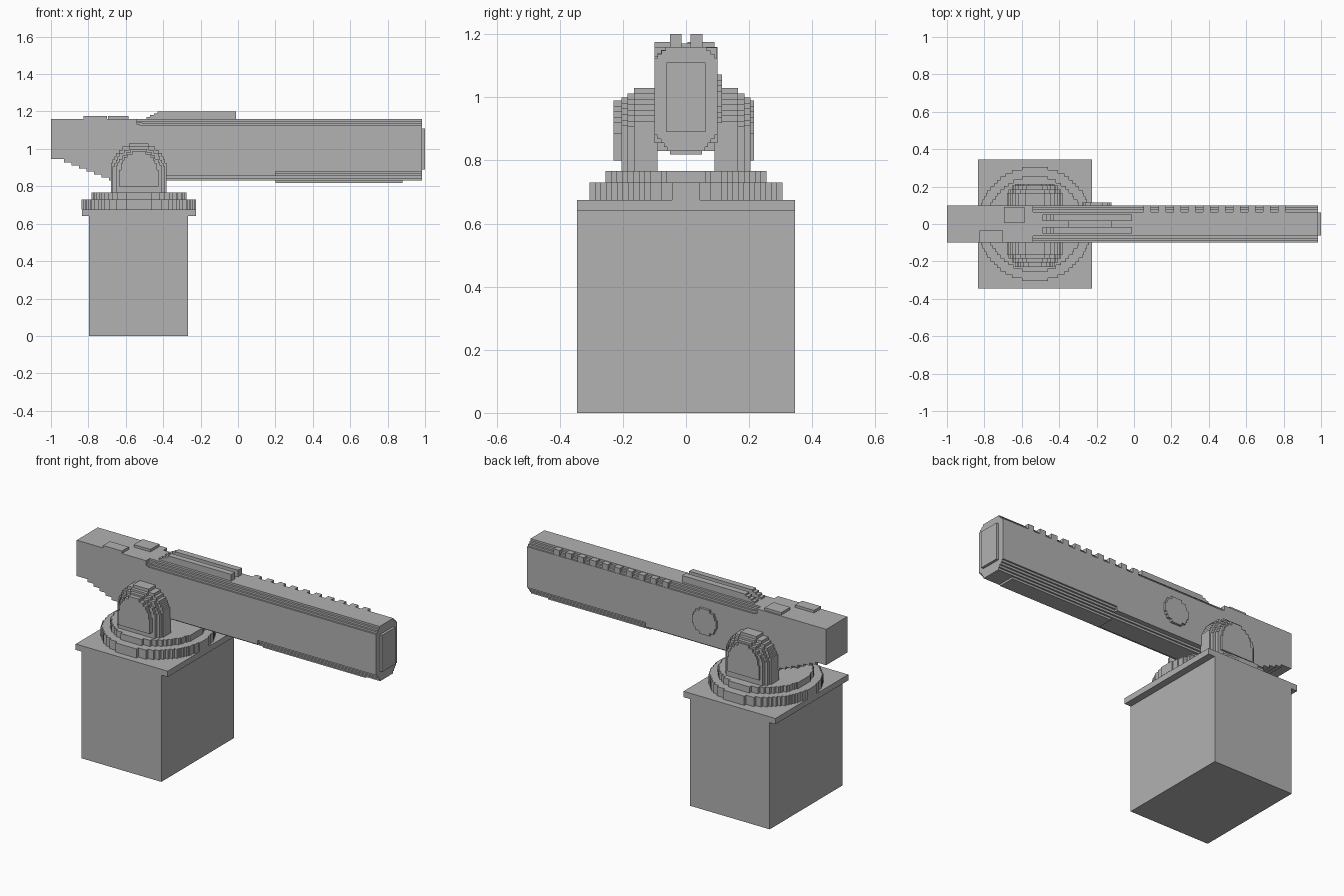
import bpy, bmesh, math

if "Cube" in bpy.data.objects:
    bpy.data.objects.remove(bpy.data.objects["Cube"])

STEP = 0.0175   # size of one stair step
CX = -0.53      # turntable centre

grey = bpy.data.materials.new("plain grey")
grey.use_nodes = True
grey.diffuse_color = (0.445, 0.445, 0.445, 1)
grey.node_tree.nodes["Principled BSDF"].inputs["Base Color"].default_value = grey.diffuse_color


def prism(name, outline, axis, a, b):
    """Extrude a 2D outline from a to b along the given axis."""
    place = {"x": lambda u, v, t: (t, u, v),
             "y": lambda u, v, t: (u, t, v),
             "z": lambda u, v, t: (u, v, t)}[axis]
    bm = bmesh.new()
    rings = [[bm.verts.new(place(u, v, t)) for u, v in outline] for t in (a, b)]
    for ring in rings:
        bm.faces.new(ring)
    n = len(outline)
    for i in range(n):
        j = (i + 1) % n
        bm.faces.new((rings[0][i], rings[0][j], rings[1][j], rings[1][i]))
    bmesh.ops.recalc_face_normals(bm, faces=bm.faces)
    mesh = bpy.data.meshes.new(name)
    bm.to_mesh(mesh)
    bm.free()
    mesh.materials.append(grey)
    obj = bpy.data.objects.new(name, mesh)
    bpy.context.collection.objects.link(obj)
    return obj


def box(name, x0, x1, y0, y1, z0, z1):
    return prism(name, [(x0, y0), (x1, y0), (x1, y1), (x0, y1)], "z", z0, z1)


def stairs(rows):
    """Stepped outline from stacked rows (low, high, left, right)."""
    merged = []
    for lo, hi, left, right in rows:
        if merged and merged[-1][2:] == (left, right):
            merged[-1] = (merged[-1][0], hi, left, right)
        else:
            merged.append((lo, hi, left, right))
    points = []
    for side in (3, 2):
        chain = []
        for row in merged:
            for level in row[:2]:
                if (row[side], level) not in chain:
                    chain.append((row[side], level))
        points += chain if side == 3 else chain[::-1]
    return points


def round_rows(cu, lo, hi, half_width):
    """Rows one step tall whose half width follows a curve."""
    n = max(1, round((hi - lo) / STEP))
    h = (hi - lo) / n
    rows = []
    for i in range(n):
        w = max(1, round(half_width(lo + (i + 0.5) * h) / STEP * 2)) * STEP / 2
        rows.append((lo + i * h, lo + (i + 1) * h, cu - w, cu + w))
    return rows


def disc(name, cu, cv, r, axis, a, b):
    rows = round_rows(cu, cv - r, cv + r, lambda v: math.sqrt(max(0, r * r - (v - cv) ** 2)))
    return prism(name, stairs(rows), axis, a, b)


def arch(name, w, bottom, top, y0, y1):
    spring = top - 0.14

    def half(z):
        return w * math.sqrt(max(0, 1 - (max(0, z - spring) / 0.14) ** 2))
    return prism(name, stairs(round_rows(CX, bottom, top, half)), "y", y0, y1)


# Pedestal and its cap
box("pedestal", -0.797, -0.267, -0.345, 0.345, 0, 0.64)
box("pedestal_cap", -0.835, -0.225, -0.345, 0.345, 0.64, 0.675)

# Stepped turntable
disc("turntable_lower", CX, 0, 0.305, "z", 0.675, 0.73)
disc("turntable_upper", CX, 0, 0.255, "z", 0.73, 0.767)

# Yoke arms: nested arched layers on both sides
for side, s, reach in (("right", -1, 0.23), ("left", 1, 0.215)):
    for part, w, bottom, top, y in (("core", 0.15, 0.767, 1.03, 0.165),
                                    ("mid", 0.14, 0.767, 1.012, 0.185),
                                    ("skin", 0.125, 0.767, 1.0, 0.205),
                                    ("cover", 0.105, 0.8, 0.99, reach)):
        arch(f"{side}_arm_{part}", w, bottom, top, *sorted((s * 0.09, s * y)))

# Rear housing with a stepped underside
n = 7
rows = [(0.83 + 0.115 * i / n, 0.83 + 0.115 * (i + 1) / n, -0.69 - 0.28 * i / n, -0.54)
        for i in range(n)]
rows.append((0.945, 1.16, -1, -0.54))
prism("rear_housing", stairs(rows), "y", -0.1, 0.1)
for i in range(3):   # stepped shoulders at the front of the housing
    box("housing_shoulder", -0.54, -0.54 + (i + 1) * 0.015, -0.1 + i * 0.01, 0.1 - i * 0.01,
        1.12, 1.13 + i * 0.01)

# Long body with stepped corners
rows = [(0.83 + i * 0.0125, 0.83 + (i + 1) * 0.0125, -w, w)
        for i, w in enumerate((0.06, 0.07, 0.08, 0.09))]
rows.append((0.88, 1.125, -0.1, 0.1))
rows += [(1.125 + i * 0.0117, 1.125 + (i + 1) * 0.0117, -w, w)
         for i, w in enumerate((0.09, 0.078, 0.065))]
prism("long_body", stairs(rows), "x", -0.54, 0.985)
box("lower_side_panel", -0.54, 0.2, -0.1, 0.1, 0.855, 0.88)
box("belly_plate", 0.2, 0.88, -0.05, 0.05, 0.818, 0.83)
box("front_plate", 0.985, 1.0, -0.0625, 0.0625, 0.89, 1.11)

# Raised teeth along the left upper edge
for i in range(10):
    x = 0.05 + i * 0.08
    box("edge_tooth", x, x + 0.04, 0.055, 0.098, 1.12, 1.158)

# Round cover on the left side
disc("side_cover", -0.2, 0.995, 0.077, "y", 0.1, 0.114)

# Top rails with stepped rear ends, and the strip between them
for y0, y1 in ((-0.05, -0.015), (0.015, 0.052)):
    rows = [(1.16 + i * 0.01, 1.17 + i * 0.01, -0.49 + i * 0.02, -0.01) for i in range(4)]
    prism("top_rail", stairs(rows), "y", y0, y1)
box("rail_strip", -0.35, -0.12, -0.015, 0.015, 1.16, 1.17)

# Plates on top of the rear housing
box("top_plate_left", -0.695, -0.585, 0.005, 0.09, 1.16, 1.175)
box("top_plate_right", -0.825, -0.7, -0.1, -0.035, 1.16, 1.175)
